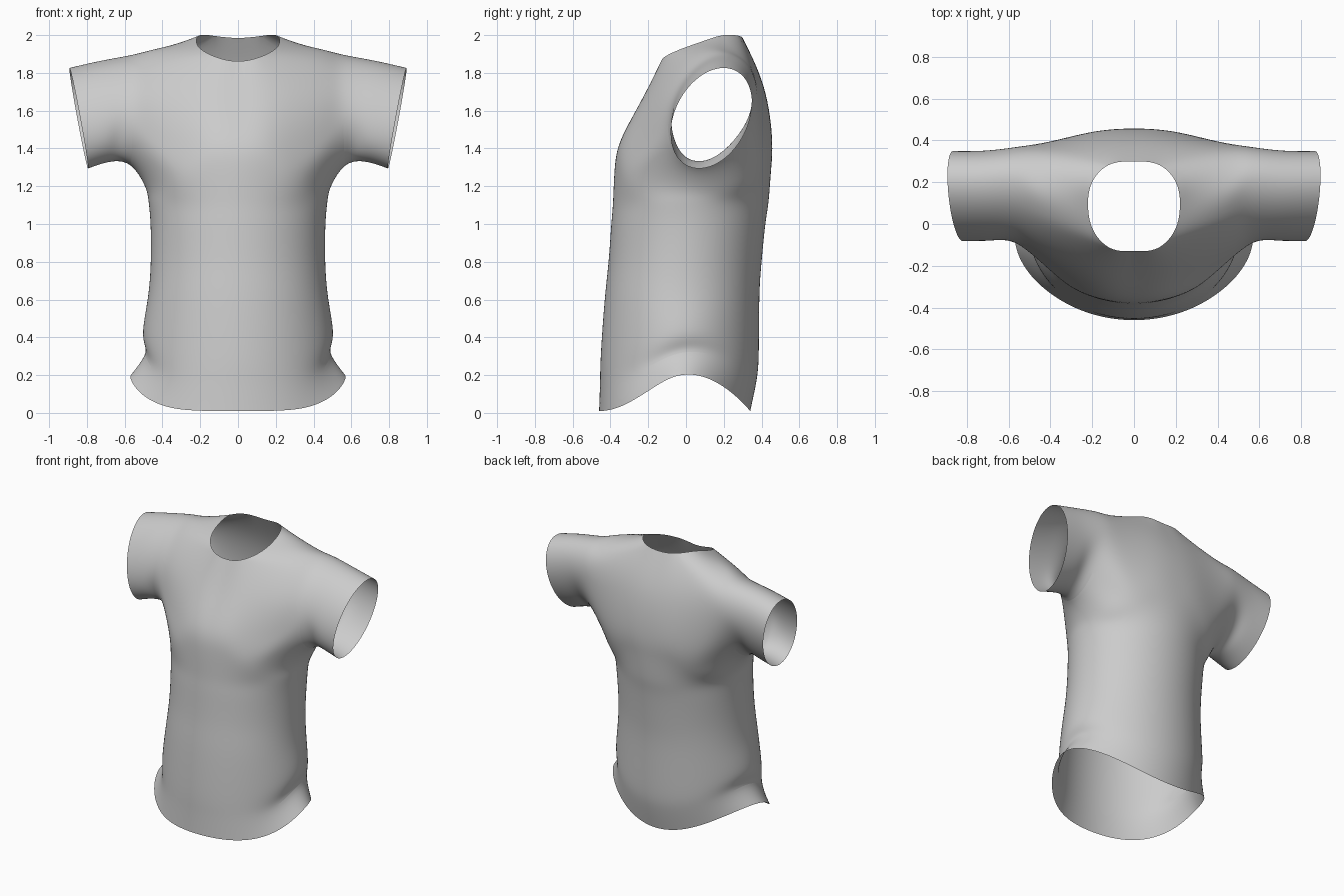
import bpy
import bmesh
from math import sin, cos, pi, radians
from mathutils import Vector

default_cube = bpy.data.objects.get("Cube")
if default_cube:
    bpy.data.objects.remove(default_cube, do_unlink=True)

half_shirt = bmesh.new()


def add_grid(rows, closed=False):
    """Fill a quad sheet between rows of points; the sheets are welded later."""
    verts = [[half_shirt.verts.new(point) for point in row] for row in rows]
    for lower, upper in zip(verts, verts[1:]):
        count = len(lower)
        for i in range(count if closed else count - 1):
            j = (i + 1) % count
            half_shirt.faces.new((lower[i], lower[j], upper[j], upper[i]))


def hem_dip(along):
    """Share of the dip: none just behind the side, full at front and back."""
    peak = 0.15
    if along < peak:
        return sin(pi / 2 * (peak - along) / (peak + 1)) ** 1.7
    return ((along - peak) / (1 - peak)) ** 2


def torso_ring(height, width, side_bulge, front, back, drop):
    """Half an ellipse from front centre to back centre, dipping at both ends."""
    ring = []
    for step in range(9):
        angle = -pi / 2 + step * pi / 8
        across, along = cos(angle), sin(angle)
        x = 0 if step in (0, 8) else (width + side_bulge * across ** 4) * across
        y = (front + back) / 2 + (back - front) / 2 * along
        ring.append((x, y, height - drop * hem_dip(along)))
    return ring


def sleeve_ring(x, lean, y, depth, z, rise):
    """Tilted oval around the arm, starting underneath and going forwards."""
    ring = []
    for step in range(14):
        angle = -pi / 2 - step * pi / 7
        ring.append((x + lean * sin(angle) + 0.008 * cos(angle),
                     y + depth * cos(angle - 0.31),
                     z + rise * sin(angle)))
    return ring


# Chest and back columns, from armpit height up to the neckline or shoulder
front_centre = [(0, -.378, 1.29), (0, -.342, 1.45), (0, -.237, 1.65), (0, -.13, 1.862)]
front_inner = [(.18, -.351, 1.29), (.18, -.318, 1.45), (.18, -.22, 1.66), (.11, -.117, 1.882)]
front_outer = [(.355, -.262, 1.27), (.395, -.207, 1.44), (.42, -.135, 1.65), (.42, -.03, 1.82)]
back_centre = [(0, .45, 1.28), (0, .455, 1.45), (0, .413, 1.72), (0, .3, 1.985)]
back_inner = [(.18, .43, 1.28), (.19, .442, 1.45), (.19, .402, 1.72), (.12, .283, 1.995)]
back_outer = [(.365, .36, 1.26), (.4, .39, 1.44), (.43, .385, 1.66), (.43, .348, 1.82)]

# Neckline side, shoulder seam and underarm points
neck_side = [(.195, -.03, 1.925), (.22, .09, 1.968), (.2, .2, 2.0)]
shoulder = [(.43, .06, 1.893), (.44, .16, 1.925), (.44, .27, 1.9)]
underarm = [(.453, -.12, 1.22), (.495, .04, 1.205), (.462, .225, 1.21)]

# Torso tube, from the flared hem up to the underarm
armpit_ring = [front_centre[0], front_inner[0], front_outer[0], *underarm,
               back_outer[0], back_inner[0], back_centre[0]]
add_grid([
    torso_ring(.205, .535, .035, -.46, .34, .195),
    torso_ring(.325, .512, -.022, -.455, .372, .16),
    torso_ring(.42, .495, .008, -.45, .385, .1),
    torso_ring(.6, .478, 0, -.43, .388, 0),
    torso_ring(.8, .462, 0, -.41, .4, 0),
    torso_ring(1.0, .463, 0, -.395, .42, 0),
    torso_ring(1.12, .473, 0, -.386, .437, 0),
    armpit_ring,
])

# Chest, back and the yoke over the shoulder
add_grid([front_centre, front_inner, front_outer])
add_grid([back_centre, back_inner, back_outer])
add_grid([
    [front_inner[3], *neck_side, back_inner[3]],
    [front_outer[3], *shoulder, back_outer[3]],
])

# Sleeve, from the seam around the arm to its open end
seam = [underarm[1], underarm[0], *front_outer, *shoulder,
        *reversed(back_outer), underarm[2]]
add_grid([
    seam,
    sleeve_ring(.565, -.005, .136, .231, 1.603, .292),
    sleeve_ring(.7, .02, .136, .215, 1.597, .268),
    sleeve_ring(.843, .049, .134, .215, 1.56, .266),
], closed=True)

# Weld the sheets and mirror them to the other side
bmesh.ops.remove_doubles(half_shirt, verts=half_shirt.verts[:], dist=0.001)
bmesh.ops.mirror(half_shirt, geom=half_shirt.verts[:] + half_shirt.edges[:] + half_shirt.faces[:],
                 axis='X', merge_dist=0.001)
bmesh.ops.remove_doubles(half_shirt, verts=half_shirt.verts[:], dist=0.001)
bmesh.ops.recalc_face_normals(half_shirt, faces=half_shirt.faces[:])


def limit_point(vert):
    """Where a cage vertex lands once the surface is fully subdivided."""
    if vert.is_boundary:
        ends = [e.other_vert(vert).co for e in vert.link_edges if e.is_boundary]
        return (ends[0] + ends[1] + 4 * vert.co) / 6
    n = len(vert.link_edges)
    near = sum((e.other_vert(vert).co for e in vert.link_edges), Vector())
    far = sum((loop.link_loop_next.link_loop_next.vert.co for loop in vert.link_loops), Vector())
    return (n * n * vert.co + 4 * near + far) / (n * (n + 5))


# Push the cage outwards so that the smooth cloth passes through the points
targets = {vert: vert.co.copy() for vert in half_shirt.verts}
for _ in range(8):
    shifts = {vert: goal - limit_point(vert) for vert, goal in targets.items()}
    for vert, shift in shifts.items():
        vert.co += shift * 0.8

mesh = bpy.data.meshes.new("shirt")
half_shirt.to_mesh(mesh)
half_shirt.free()
shirt = bpy.data.objects.new("shirt", mesh)
bpy.context.collection.objects.link(shirt)

# Plain grey cloth
cloth = bpy.data.materials.new("grey cloth")
cloth.use_nodes = True
grey = (0.6, 0.6, 0.6, 1)
cloth.diffuse_color = grey
cloth.node_tree.nodes["Principled BSDF"].inputs["Base Color"].default_value = grey
mesh.materials.append(cloth)

# Smooth surface
smooth = shirt.modifiers.new("smooth cloth", 'SUBSURF')
smooth.levels = smooth.render_levels = 3
bpy.context.view_layer.objects.active = shirt
shirt.select_set(True)
bpy.ops.object.shade_smooth_by_angle(angle=radians(60))
